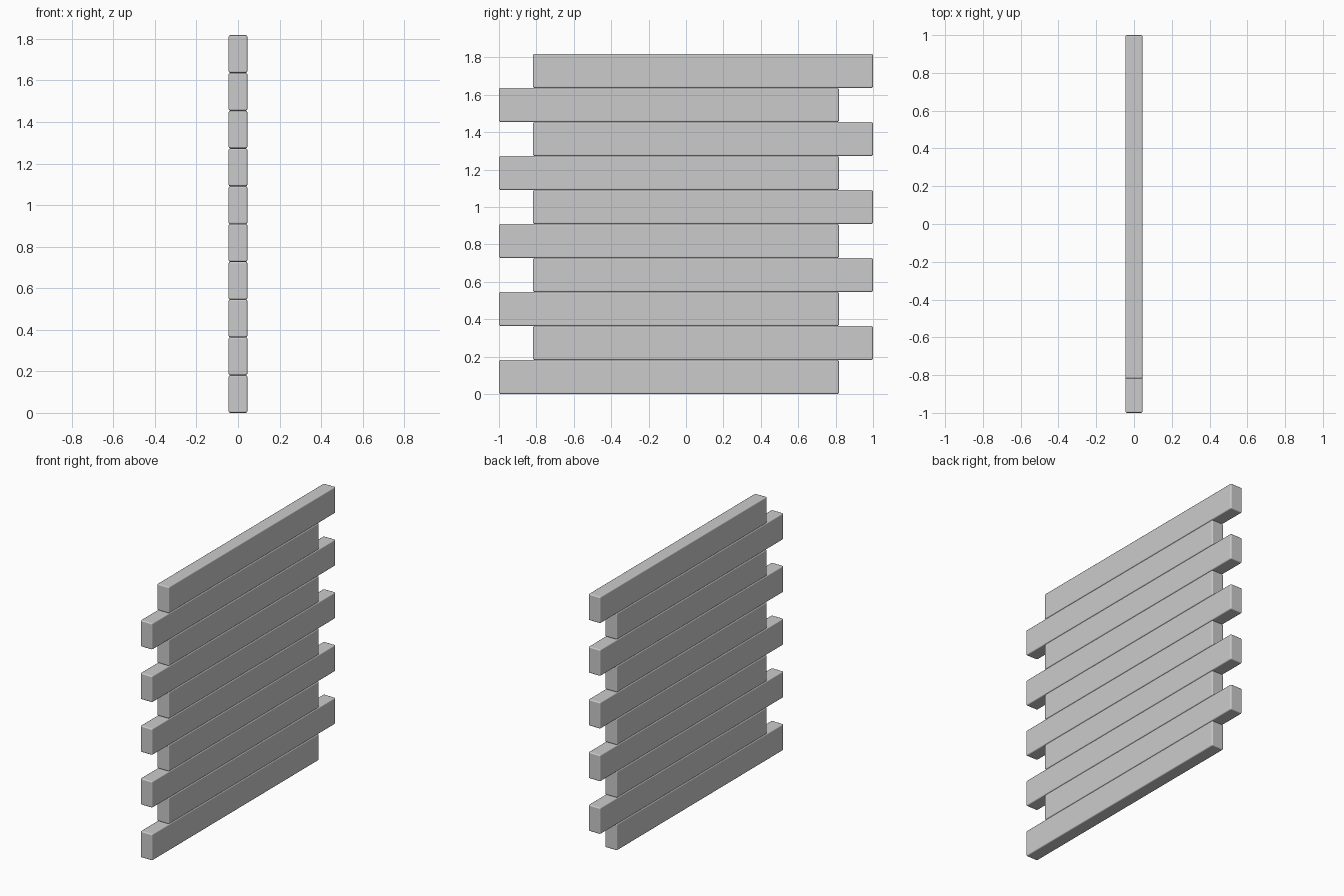
import bpy

if "Cube" in bpy.data.objects:
    bpy.data.objects.remove(bpy.data.objects["Cube"])

U = 1 / 11                      # plank thickness
LENGTH, HEIGHT = 20 * U, 2 * U


def plank(index):
    # Alternate rows slide towards the front or the back
    y = -U if index % 2 == 0 else U
    bpy.ops.mesh.primitive_cube_add(size=1, location=(0, y, HEIGHT * (index + 0.5)))
    ob = bpy.context.object
    ob.name = f"plank_{index + 1}"
    ob.scale = (U, LENGTH, HEIGHT)
    bpy.ops.object.transform_apply(location=False, rotation=False, scale=True)
    # Softly rounded edges
    bevel = ob.modifiers.new("rounded_edges", 'BEVEL')
    bevel.width = 0.008
    bevel.segments = 2
    bevel.harden_normals = True
    bpy.ops.object.shade_smooth()


# Stack of ten staggered planks
for i in range(10):
    plank(i)
